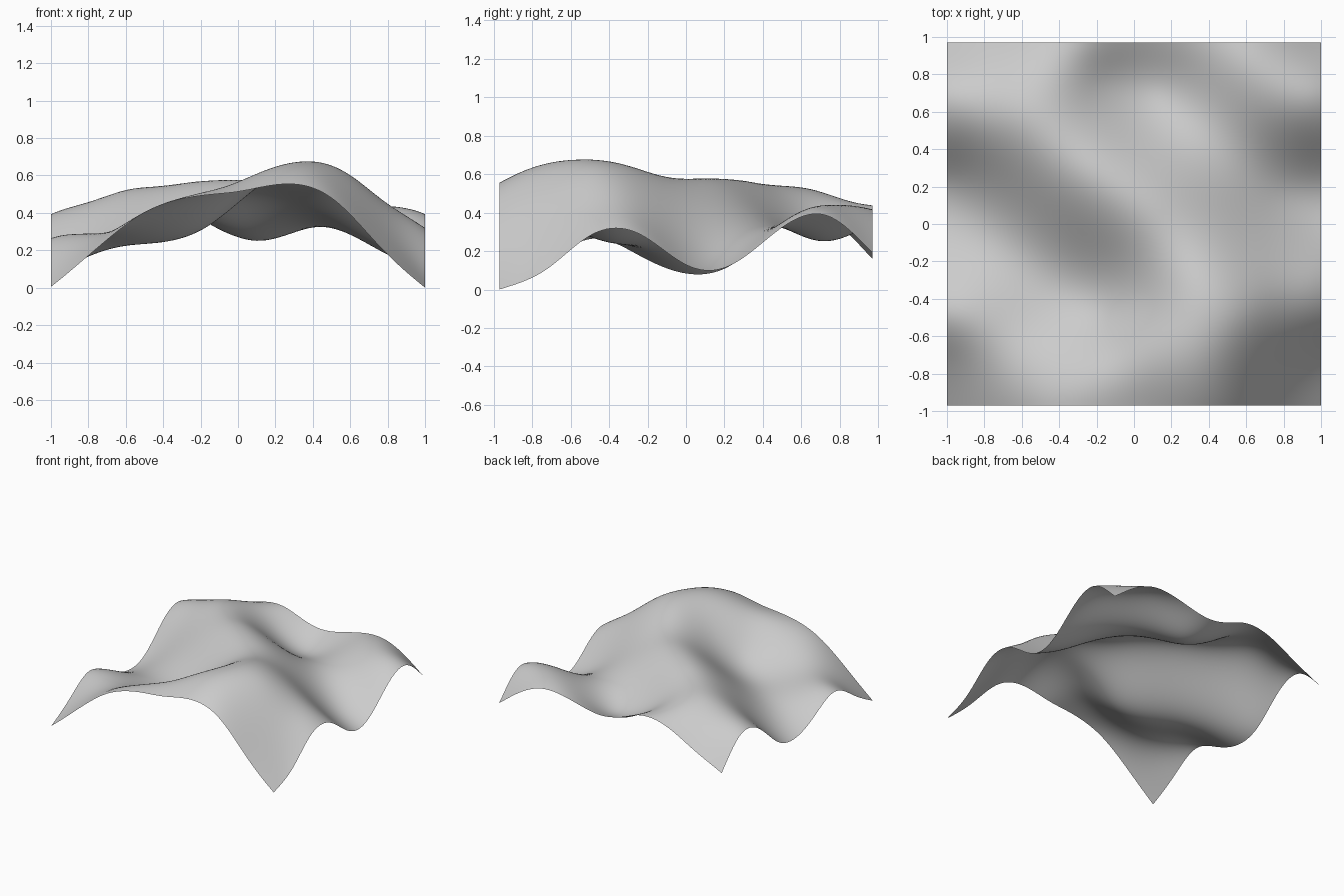
import bpy
import bmesh
from mathutils import Vector

HALF_X, HALF_Y = 1.0, 0.97

# Border heights, evenly spaced from the negative to the positive end
BORDERS = {
    "front": [.01, .22, .41, .49, .515, .56, .49, .23, .01],
    "back": [.16, .28, .41, .44, .35, .37, .42, .37, .19],
    "right": [.01, .14, .28, .18, .09, .13, .34, .39, .16],
    "left": [.01, .10, .30, .30, .13, .135, .32, .40, .19],
}

# Crest and valley lines that shape the interior, as (x, y, z)
LINES = {
    "main_hill": [(-.2, -.8, .51), (0, -.62, .55), (.12, -.58, .61), (.37, -.53, .68),
                  (.6, -.5, .61), (.8, -.43, .45), (.35, -.77, .645)],
    "long_crest": [(.33, -.3, .65), (.27, -.1, .59), (.1, .1, .58), (-.05, .2, .58),
                   (-.2, .32, .57), (-.4, .45, .55), (-.6, .6, .53), (-.8, .63, .46),
                   (-.45, .8, .48)],
    "long_valley": [(-.85, 0, .15), (-.65, -.15, .22), (-.4, -.37, .25),
                    (-.17, -.48, .34), (.05, -.4, .5)],
    "low_crest": [(-.8, -.55, .295), (-.62, -.72, .33)],
    "short_valley": [(-.17, .75, .35), (.12, .72, .25), (.28, .6, .3),
                     (.45, .42, .33), (.62, .22, .28), (.8, .14, .18)],
    "corner_crest": [(.9, .7, .43), (.78, .78, .44), (.62, .9, .44)],
}


def collect_points():
    """Join border samples and interior lines, dropping shared corners."""
    points = {}
    for side, heights in BORDERS.items():
        for i, z in enumerate(heights):
            t = 2 * i / (len(heights) - 1) - 1
            if side in ("front", "back"):
                x, y = t * HALF_X, HALF_Y * (1 if side == "back" else -1)
            else:
                x, y = HALF_X * (1 if side == "left" else -1), t * HALF_Y
            points[(round(x, 3), round(y, 3))] = z
    for line in LINES.values():
        for x, y, z in line:
            points[(x, y)] = z
    return points


def kernel(ax, ay, bx, by):
    return ((ax - bx) ** 2 + (ay - by) ** 2) ** 1.5


def solve(matrix, values):
    """Gaussian elimination with row pivoting."""
    n = len(values)
    rows = [row + [value] for row, value in zip(matrix, values)]
    for c in range(n):
        pivot = max(range(c, n), key=lambda r: abs(rows[r][c]))
        rows[c], rows[pivot] = rows[pivot], rows[c]
        for r in range(c + 1, n):
            factor = rows[r][c] / rows[c][c]
            if factor:
                rows[r] = [a - factor * b for a, b in zip(rows[r], rows[c])]
    result = [0.0] * n
    for r in reversed(range(n)):
        known = sum(rows[r][k] * result[k] for k in range(r + 1, n))
        result[r] = (rows[r][n] - known) / rows[r][r]
    return result


def make_height_function(points):
    """Smooth surface through all the points."""
    keys = list(points)
    softness = 0.002
    matrix = []
    for i, (x, y) in enumerate(keys):
        row = [kernel(x, y, *other) for other in keys]
        row[i] += softness
        matrix.append(row + [1, x, y])
    matrix.append([1] * len(keys) + [0, 0, 0])
    matrix.append([x for x, y in keys] + [0, 0, 0])
    matrix.append([y for x, y in keys] + [0, 0, 0])
    weights = solve(matrix, list(points.values()) + [0, 0, 0])
    base, slope_x, slope_y = weights[-3:]

    def height(x, y):
        bumps = sum(w * kernel(x, y, *key) for w, key in zip(weights, keys))
        return bumps + base + slope_x * x + slope_y * y
    return height


def make_material(name, colour):
    material = bpy.data.materials.new(name)
    material.use_nodes = True
    material.diffuse_color = colour
    material.node_tree.nodes["Principled BSDF"].inputs["Base Color"].default_value = colour
    return material


cube = bpy.data.objects.get("Cube")
if cube:
    bpy.data.objects.remove(cube, do_unlink=True)

# Rolling sheet: a flat grid lifted by the height function
height = make_height_function(collect_points())
bm = bmesh.new()
bmesh.ops.create_grid(bm, x_segments=80, y_segments=80, size=1.0)
for vert in bm.verts:
    x, y = vert.co.x * HALF_X, vert.co.y * HALF_Y
    vert.co = Vector((x, y, height(x, y)))
lowest = min(vert.co.z for vert in bm.verts)
for vert in bm.verts:
    vert.co.z -= lowest
for face in bm.faces:
    face.smooth = True

mesh = bpy.data.meshes.new("rolling_terrain")
bm.to_mesh(mesh)
bm.free()
terrain = bpy.data.objects.new("rolling_terrain", mesh)
bpy.context.collection.objects.link(terrain)
mesh.materials.append(make_material("light_grey", (0.6, 0.6, 0.6, 1.0)))
